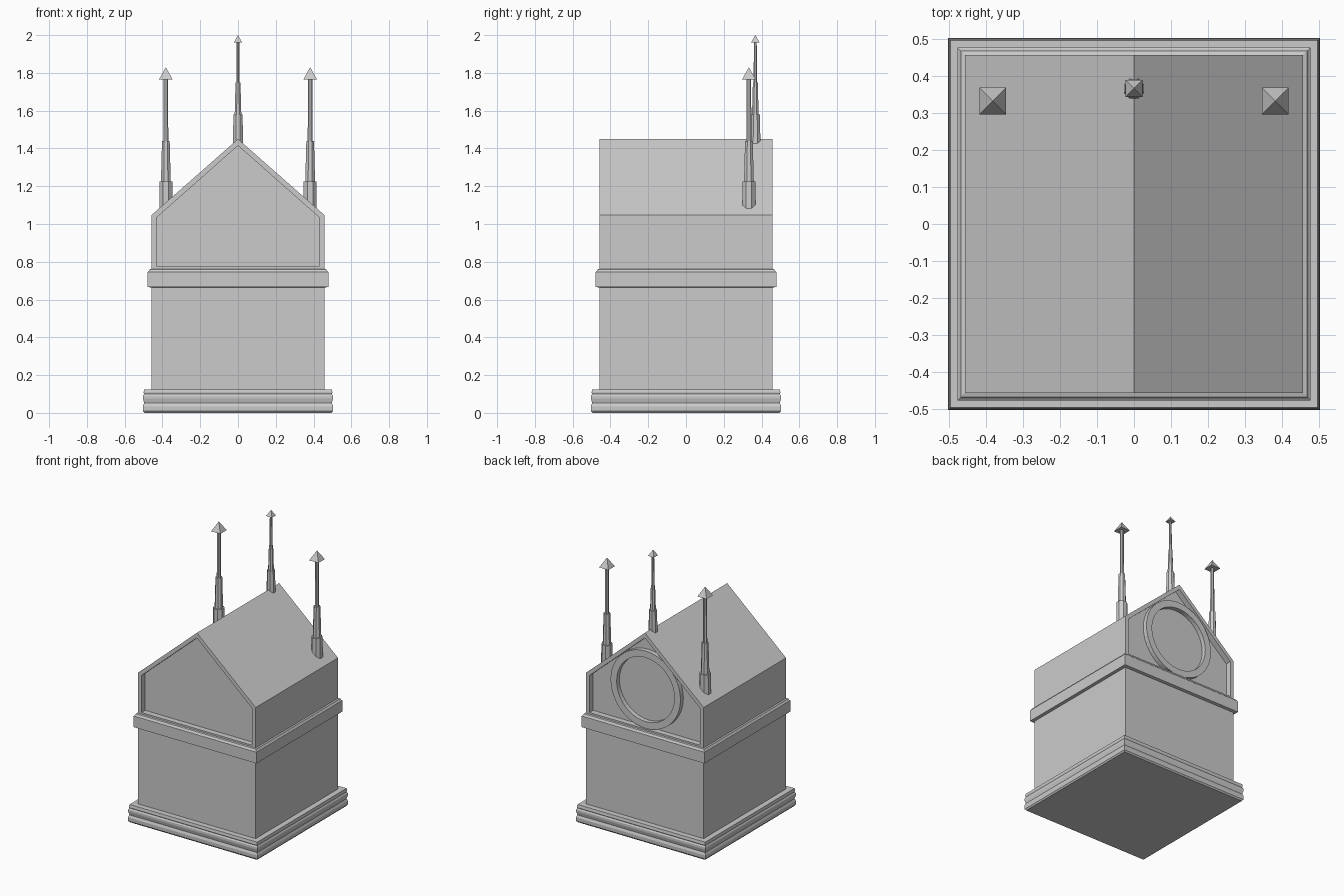
import bpy, bmesh, math

if "Cube" in bpy.data.objects:
    bpy.data.objects.remove(bpy.data.objects["Cube"])

def make(name, verts, faces):
    me = bpy.data.meshes.new(name)
    me.from_pydata(verts, [], faces)
    bm = bmesh.new()
    bm.from_mesh(me)
    bmesh.ops.recalc_face_normals(bm, faces=bm.faces)
    bm.to_mesh(me)
    bm.free()
    ob = bpy.data.objects.new(name, me)
    bpy.context.collection.objects.link(ob)
    return ob

def stack(name, profile, n, center=(0, 0), square=False):
    """Loft n-sided rings; profile is (radius, z). Square uses half-widths."""
    k = math.sqrt(2) if square else 1
    verts = [(center[0] + r * k * math.cos((i + .5) * math.tau / n),
              center[1] + r * k * math.sin((i + .5) * math.tau / n), z)
             for r, z in profile for i in range(n)]
    faces = [(j*n + i, j*n + (i+1) % n, (j+1)*n + (i+1) % n, (j+1)*n + i)
             for j in range(len(profile) - 1) for i in range(n)]
    faces += [tuple(range(n)), tuple(range(len(verts) - n, len(verts)))]
    return make(name, verts, faces)

# Moulded plinth, wall block and cornice band
stack("plinth", [(.495, 0), (.503, .01), (.504, .035), (.497, .052), (.503, .075),
                 (.503, .09), (.497, .1), (.5, .108), (.497, .125)], 4, square=True)
stack("wall_block", [(.458, .1), (.458, .78 - .015)], 4, square=True)
stack("cornice_band", [(.458, .663), (.478, .667), (.478, .746),
                       (.473, .75), (.468, .76), (.458, .763)], 4, square=True)

# Gabled upper storey with a recessed panel at each end
outer = [(-.458, .76), (.458, .76), (.458, 1.047), (0, 1.45), (-.458, 1.047)]
inner = [(-.43, .775), (.43, .775), (.43, 1.035), (0, 1.415), (-.43, 1.035)]
loops = [(outer, -.458), (outer, .458), (inner, .458), (inner, .418),
         (inner, -.418), (inner, -.458)]
verts = [(x, y, z) for pts, y in loops for x, z in pts]
faces = []
for a, b in ((0, 1), (1, 2), (2, 3), (4, 5), (5, 0)):
    faces += [(a*5 + i, a*5 + (i+1) % 5, b*5 + (i+1) % 5, b*5 + i) for i in range(5)]
faces += [tuple(range(15, 20)), tuple(range(20, 25))]
make("gabled_storey", verts, faces)

# Round window frame in the back panel
N = 48
prof = [(.272, .41), (.272, .45), (.225, .45), (.225, .41)]
verts = [(r * math.cos(i * math.tau / N), y, 1.048 + r * math.sin(i * math.tau / N))
         for r, y in prof for i in range(N)]
faces = [(j*N + i, j*N + (i+1) % N, ((j+1) % 4)*N + (i+1) % N, ((j+1) % 4)*N + i)
         for j in range(4) for i in range(N)]
make("round_window_frame", verts, faces)

# Stepped octagonal spires with pyramid caps
def spire(name, x, y, steps, cap):
    stack(name + "_shaft", steps, 8, (x, y))
    half, z0, z1 = cap
    make(name + "_cap", [(x - half, y - half, z0), (x + half, y - half, z0),
                         (x + half, y + half, z0), (x - half, y + half, z0), (x, y, z1)],
         [(3, 2, 1, 0), (0, 1, 4), (1, 2, 4), (2, 3, 4), (3, 0, 4)])

side = [(.038, 1.04), (.037, 1.225), (.028, 1.225), (.022, 1.44), (.014, 1.44), (.013, 1.77)]
for label, x in (("left", -.382), ("right", .382)):
    spire(label + "_spire", x, .333, side, (.036, 1.765, 1.83))
centre = [(.03, 1.40), (.026, 1.58), (.019, 1.58), (.014, 1.75), (.01, 1.75), (.008, 1.965)]
spire("centre_spire", 0, .367, centre, (.023, 1.96, 2.0))
